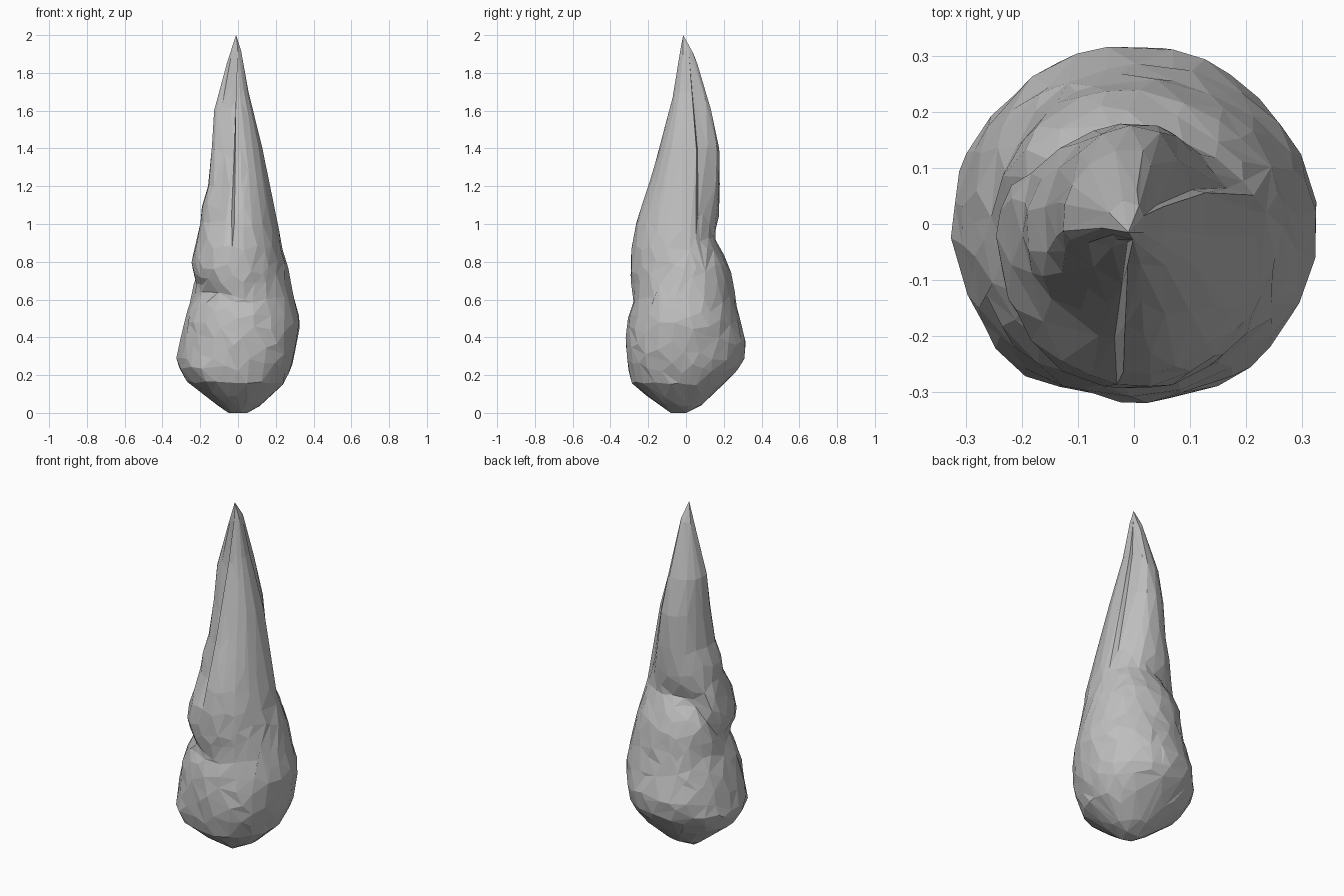
import bpy, math, random

if "Cube" in bpy.data.objects:
    bpy.data.objects.remove(bpy.data.objects["Cube"])

random.seed(4)
# Profile: height, left, right, front, back extents
PROFILE = [
    (0.00, .05, .05, .08, .00), (0.04, .11, .12, .14, .08), (0.10, .185, .19, .22, .145),
    (0.16, .265, .245, .288, .205), (0.26, .327, .287, .308, .30), (0.37, .307, .31, .317, .322),
    (0.48, .287, .327, .307, .287), (0.60, .247, .302, .282, .262), (0.75, .245, .267, .292, .237),
    (0.87, .225, .237, .29, .182), (0.93, .215, .225, .28, .157), (1.00, .20, .21, .265, .165),
    (1.10, .19, .19, .235, .175), (1.20, .16, .17, .20, .18), (1.40, .14, .13, .14, .175),
    (1.60, .127, .08, .088, .135), (1.72, .095, .052, .062, .10), (1.85, .06, .03, .04, .06),
    (1.94, .032, .013, .025, .025)]


def lerp_table(table, k):
    for a, b in zip(table, table[1:]):
        if k <= b[0]:
            t = max(0, (k - a[0]) / (b[0] - a[0]))
            return [p + (q - p) * t for p, q in zip(a[1:], b[1:])]
    return list(table[-1][1:])


def smooth(a, b, v):
    t = min(1, max(0, (v - a) / (b - a)))
    return t * t * (3 - 2 * t)


# Height of the groove that winds down around the back and left
GROOVE = [(0, 1.0), (45, .97), (90, .93), (135, .88), (180, .68), (225, .65), (270, .61), (360, .60)]


def point(deg, z):
    left, right, front, back = lerp_table(PROFILE, z)
    c, s = math.cos(math.radians(deg)), math.sin(math.radians(deg))
    x, y = c * (right if c > 0 else left), s * (back if s > 0 else front)
    d = 0
    # winding groove with a lip above it
    g = lerp_table(GROOVE, deg)[0]
    fade = smooth(60, 140, deg) * (1 - smooth(230, 280, deg))
    d -= .03 * fade * math.exp(-((z - g) / .05) ** 2)
    d += .008 * fade * math.exp(-((z - g - .14) / .07) ** 2)
    # front-left hollow ending at a sharp front crease
    upper = smooth(.85, 1.05, z) * (1 - smooth(1.6, 1.97, z))
    if 190 < deg < 264:
        d -= .045 * upper * smooth(190, 235, deg)
    # back-right hollow behind a side crease
    if 20 < deg < 75:
        d -= .02 * upper * (1 - smooth(35, 75, deg))
    # bumps low on the front left and front right
    d += .025 * math.exp(-((deg - 230) / 16) ** 2 - ((z - .22) / .08) ** 2)
    d += .015 * math.exp(-((deg - 315) / 25) ** 2 - ((z - .3) / .16) ** 2)
    # dents and lumps on the bulb
    d += random.uniform(-.005, .005) * smooth(.0, .1, z) * (1 - smooth(.7, 1.2, z))
    r = max(math.hypot(x, y), .001)
    k = max(.3, 1 + d / r)
    return (x * k, y * k, z)


# Teardrop body: stacked rings, thinned to irregular facets
SIDES = 60
heights = [0, .04, .08, .12, .16] + [.2 + i * .04 for i in range(44)]
verts = [point(i * 360 / SIDES, min(z, 1.94)) for z in heights for i in range(SIDES)]
faces = []
for j in range(len(heights) - 1):
    for i in range(SIDES):
        n = (i + 1) % SIDES
        a, b = j * SIDES, (j + 1) * SIDES
        faces.append((a + i, a + n, b + n, b + i))
tip, base = len(verts), len(verts) + 1
verts += [(-.01, -.015, 2.0), (0, -.05, 0)]
top = (len(heights) - 1) * SIDES
for i in range(SIDES):
    n = (i + 1) % SIDES
    faces += [(top + i, top + n, tip), (n, i, base)]

mesh = bpy.data.meshes.new("twisted_teardrop")
mesh.from_pydata(verts, [], faces)
mesh.validate()
body = bpy.data.objects.new("twisted_teardrop", mesh)
bpy.context.collection.objects.link(body)

grey = bpy.data.materials.new("stone grey")
grey.diffuse_color = (.52, .52, .52, 1)
grey.use_nodes = True
grey.node_tree.nodes["Principled BSDF"].inputs["Base Color"].default_value = grey.diffuse_color
mesh.materials.append(grey)

thin = body.modifiers.new("facets", 'DECIMATE')
thin.ratio = .12
thin.use_collapse_triangulate = True
